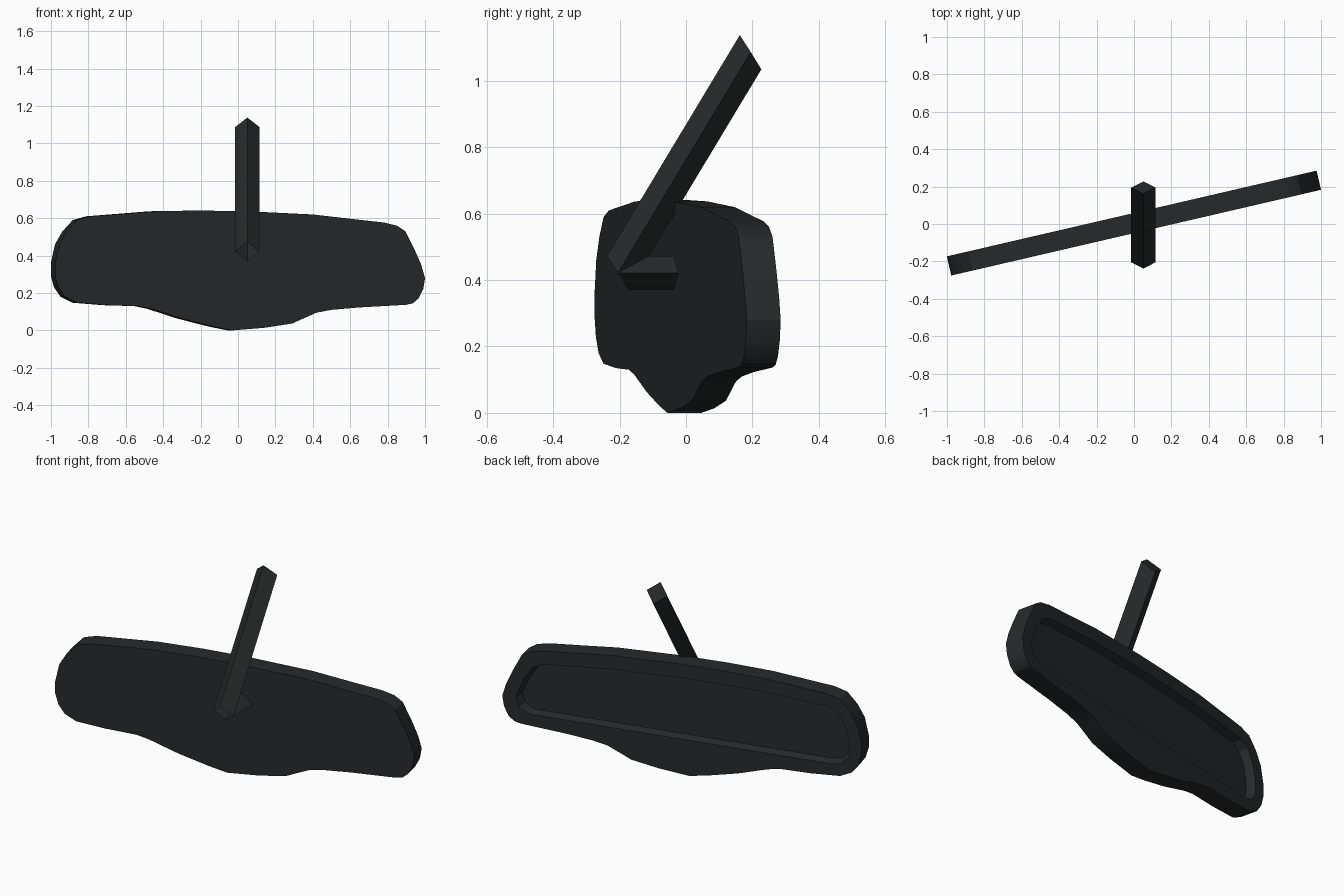
import bpy, bmesh, math
from mathutils import Vector

if "Cube" in bpy.data.objects:
    bpy.data.objects.remove(bpy.data.objects["Cube"])

mat = bpy.data.materials.new("black_plastic")
mat.diffuse_color = (0.02, 0.022, 0.023, 1)
mat.use_nodes = True
mat.node_tree.nodes["Principled BSDF"].inputs["Base Color"].default_value = mat.diffuse_color

YAW = math.radians(13.05)
THICK = 0.105


def place(x, z, depth):
    """Point on the yawed front face, pushed back by depth along its normal."""
    return Vector((x - math.sin(YAW) * depth,
                   -0.049 + math.tan(YAW) * x + math.cos(YAW) * depth, z))


def loop(bm, pts):
    return [bm.verts.new(p) for p in pts]


def wall(bm, a, b):
    n = len(a)
    for i in range(n):
        j = (i + 1) % n
        bm.faces.new((a[i], a[j], b[j], b[i]))


def finish(bm, name):
    bmesh.ops.recalc_face_normals(bm, faces=bm.faces)
    me = bpy.data.meshes.new(name)
    bm.to_mesh(me)
    bm.free()
    me.materials.append(mat)
    ob = bpy.data.objects.new(name, me)
    bpy.context.collection.objects.link(ob)
    return ob


# Mirror housing: outline extruded, with a recess for the glass at the back
outline = [(-0.79, .61), (-0.45, .637), (-0.2, .641), (0.05, .637), (0.4, .62),
           (0.6, .597), (0.78, .577), (0.85, .56), (0.895, .53), (0.945, .43),
           (0.98, .35), (1.0, .28), (0.99, .22), (0.965, .17), (0.935, .145),
           (0.9, .137), (0.65, .123), (0.5, .11), (0.42, .095), (0.37, .073),
           (0.29, .037), (0.14, .014), (-0.03, .0), (-0.13, .02), (-0.3, .063),
           (-0.46, .115), (-0.53, .13), (-0.7, .135), (-0.86, .148),
           (-0.925, .18), (-0.96, .23), (-0.977, .29), (-0.977, .36),
           (-0.955, .46), (-0.915, .53), (-0.86, .59)]
glass = [(-0.80, .54), (-0.4, .562), (0, .56), (0.4, .54), (0.77, .502),
         (0.83, .475), (0.88, .40), (0.925, .29), (0.91, .235), (0.87, .205),
         (0.83, .2), (-0.82, .21), (-0.88, .225), (-0.91, .27), (-0.91, .36),
         (-0.89, .44), (-0.85, .51)]
bm = bmesh.new()
front = loop(bm, [place(x, z, 0) for x, z in outline])
back = loop(bm, [place(x, z, THICK) for x, z in outline])
lip = loop(bm, [place(x, z, THICK) for x, z in glass])
floor = loop(bm, [place(x * .98, .38 + (z - .38) * .93, THICK - .045) for x, z in glass])
bm.faces.new(front)
wall(bm, front, back)
wall(bm, lip, floor)
bm.faces.new(floor)
rim = [bm.edges.get((r[i - 1], r[i])) for r in (back, lip) for i in range(len(r))]
bmesh.ops.triangle_fill(bm, edges=rim, use_beauty=True)
housing = finish(bm, "mirror_housing")
bpy.context.view_layer.objects.active = housing
housing.select_set(True)
bpy.ops.object.shade_smooth_by_angle(angle=math.radians(25))

# Mounting arm: diamond section swept from the housing, round the elbow and up
elbow = [Vector(p) for p in ((.05, -.238, .473), (.115, -.205, .422),
                             (.05, -.173, .37), (-.015, -.205, .422))]
bm = bmesh.new()
root = loop(bm, [Vector((p.x, 0.0, p.z)) for p in elbow])
bend = loop(bm, elbow)
tip = loop(bm, [p + Vector((0, .40, .665)) for p in elbow])
wall(bm, root, bend)
wall(bm, bend, tip)
bm.faces.new(root)
bm.faces.new(tip)
finish(bm, "mounting_arm")
